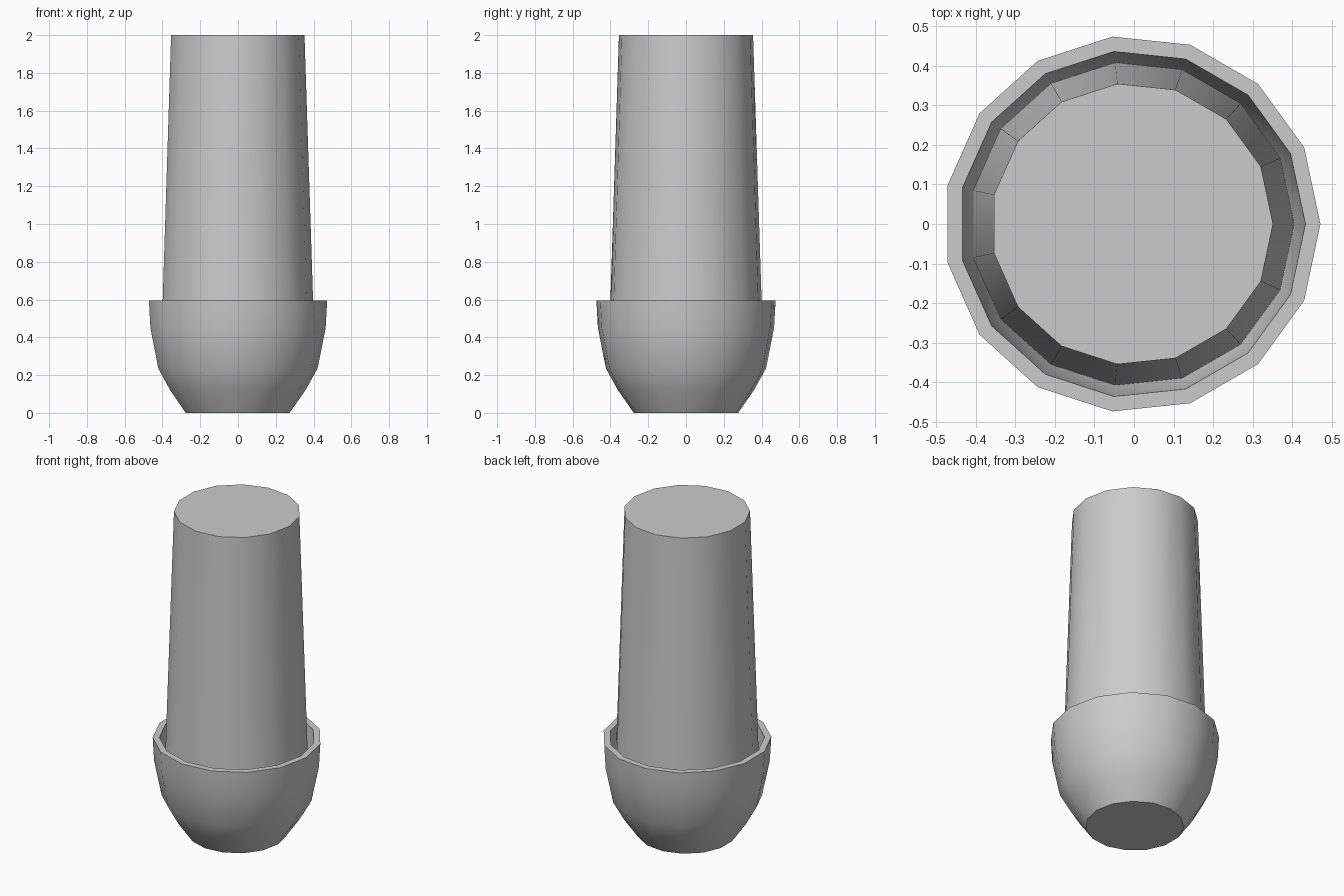
import bpy
import bmesh
from math import cos, sin, radians, tau

SIDES = 15
CENTRE_X = -0.005

cube = bpy.data.objects.get("Cube")
if cube:
    bpy.data.objects.remove(cube, do_unlink=True)

grey = bpy.data.materials.new("plain grey")
grey.use_nodes = True
colour = (0.6, 0.6, 0.6, 1)
grey.diffuse_color = colour
for node in grey.node_tree.nodes:
    if node.type == "BSDF_PRINCIPLED":
        node.inputs["Base Color"].default_value = colour


def turned_part(name, profile):
    """Turn a (radius, height) profile around z and cap both ends."""
    bm = bmesh.new()
    rings = []
    for r, z in profile:
        rings.append([bm.verts.new((r * cos(tau * i / SIDES) + CENTRE_X,
                                    r * sin(tau * i / SIDES), z))
                      for i in range(SIDES)])
    for low, high in zip(rings, rings[1:]):
        for i in range(SIDES):
            j = (i + 1) % SIDES
            bm.faces.new((low[i], low[j], high[j], high[i]))
    bm.faces.new(rings[0][::-1])
    bm.faces.new(rings[-1])
    bmesh.ops.recalc_face_normals(bm, faces=bm.faces)
    mesh = bpy.data.meshes.new(name)
    bm.to_mesh(mesh)
    bm.free()
    mesh.materials.append(grey)
    obj = bpy.data.objects.new(name, mesh)
    bpy.context.collection.objects.link(obj)
    bpy.ops.object.select_all(action="DESELECT")
    obj.select_set(True)
    bpy.context.view_layer.objects.active = obj
    bpy.ops.object.shade_smooth_by_angle(angle=radians(30))
    return obj


# Rounded cup: outer wall, flat rim, inner wall and floor
turned_part("cup", [(0.278, 0), (0.362, 0.12), (0.426, 0.235), (0.469, 0.45),
                    (0.477, 0.595), (0.439, 0.595), (0.431, 0.45),
                    (0.388, 0.235), (0.325, 0.13), (0.26, 0.04)])

# Tapered column standing inside the cup
turned_part("column", [(0.412, 0.3), (0.357, 2)])
